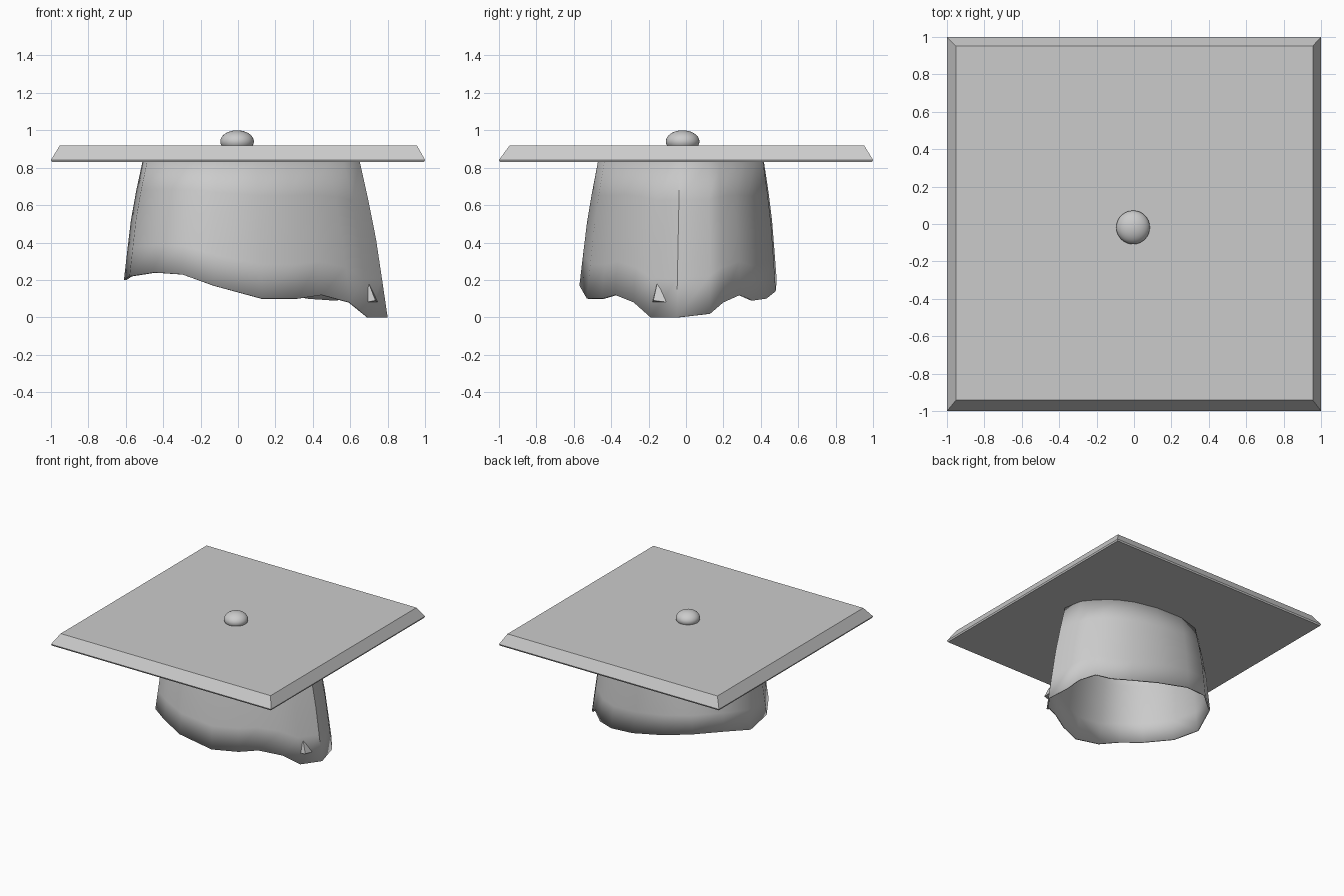
import bpy
import bmesh

if "Cube" in bpy.data.objects:
    bpy.data.objects.remove(bpy.data.objects["Cube"])


def make_object(name, verts, faces):
    mesh = bpy.data.meshes.new(name)
    mesh.from_pydata(verts, [], faces)
    bm = bmesh.new()
    bm.from_mesh(mesh)
    bmesh.ops.recalc_face_normals(bm, faces=bm.faces)
    bm.to_mesh(mesh)
    bm.free()
    obj = bpy.data.objects.new(name, mesh)
    bpy.context.collection.objects.link(obj)
    return obj


def smooth(obj, angle):
    bpy.ops.object.select_all(action='DESELECT')
    obj.select_set(True)
    bpy.context.view_layer.objects.active = obj
    bpy.ops.object.shade_smooth_by_angle(angle=angle)


def bridge(rings, n):
    return [(r * n + i, r * n + (i + 1) % n, (r + 1) * n + (i + 1) % n, (r + 1) * n + i)
            for r in range(rings - 1) for i in range(n)]


# Square board with a wide sloping edge on top
def square(x0, x1, y0, y1, z):
    return [(x0, y0, z), (x1, y0, z), (x1, y1, z), (x0, y1, z)]


board_verts = (square(-0.995, 0.995, -0.995, 0.995, 0.83) + square(-1, 1, -1, 1, 0.842)
               + square(-0.952, 0.956, -0.942, 0.952, 0.92))
make_object("board", board_verts, bridge(3, 4) + [(3, 2, 1, 0), (8, 9, 10, 11)])

# Skull cap: ragged lower rim lofted up to a narrower ring under the board
rim = [(0.80, -0.05, 0.0), (0.765, 0.13, 0.02), (0.71, 0.20, 0.08), (0.62, 0.29, 0.12),
       (0.53, 0.36, 0.09), (0.38, 0.43, 0.10), (0.15, 0.48, 0.14), (-0.13, 0.485, 0.20),
       (-0.35, 0.42, 0.24), (-0.53, 0.26, 0.25), (-0.61, 0.03, 0.20), (-0.58, -0.22, 0.22),
       (-0.45, -0.43, 0.24), (-0.30, -0.53, 0.23), (-0.13, -0.57, 0.17), (0.13, -0.53, 0.10),
       (0.32, -0.45, 0.10), (0.45, -0.38, 0.12), (0.60, -0.28, 0.08), (0.70, -0.19, 0.0)]
top = [((x - 0.095) * 0.823 + 0.07, (y + 0.04) * 0.84 - 0.025, 0.835) for x, y, z in rim]
cap_verts = []
for t, bulge in ((0, 1), (0.25, 1.01), (0.5, 1.02), (0.75, 1.015), (1, 1)):
    for a, b in zip(rim, top):
        x, y, z = (p + (q - p) * t for p, q in zip(a, b))
        cap_verts.append(((x - 0.08) * bulge + 0.08, (y + 0.03) * bulge - 0.03, z))
cap = make_object("skull_cap", cap_verts, bridge(5, len(rim)))
smooth(cap, 0.6)
shell = cap.modifiers.new("cloth", 'SOLIDIFY')
shell.thickness = 0.012
shell.offset = -1

# Small pinched fold at the low corner of the rim
make_object("cloth_fold",
            [(0.68, -0.18, 0.08), (0.70, -0.155, 0.18), (0.75, -0.09, 0.08), (0.735, -0.175, 0.09)],
            [(0, 1, 2), (0, 1, 3), (1, 2, 3), (0, 2, 3)])

# Flattened button on the board
bpy.ops.mesh.primitive_uv_sphere_add(segments=32, ring_count=16, radius=1, location=(-0.005, -0.018, 0.94))
button = bpy.context.object
button.name = "button"
button.scale = (0.09, 0.09, 0.06)
smooth(button, 0.6)
